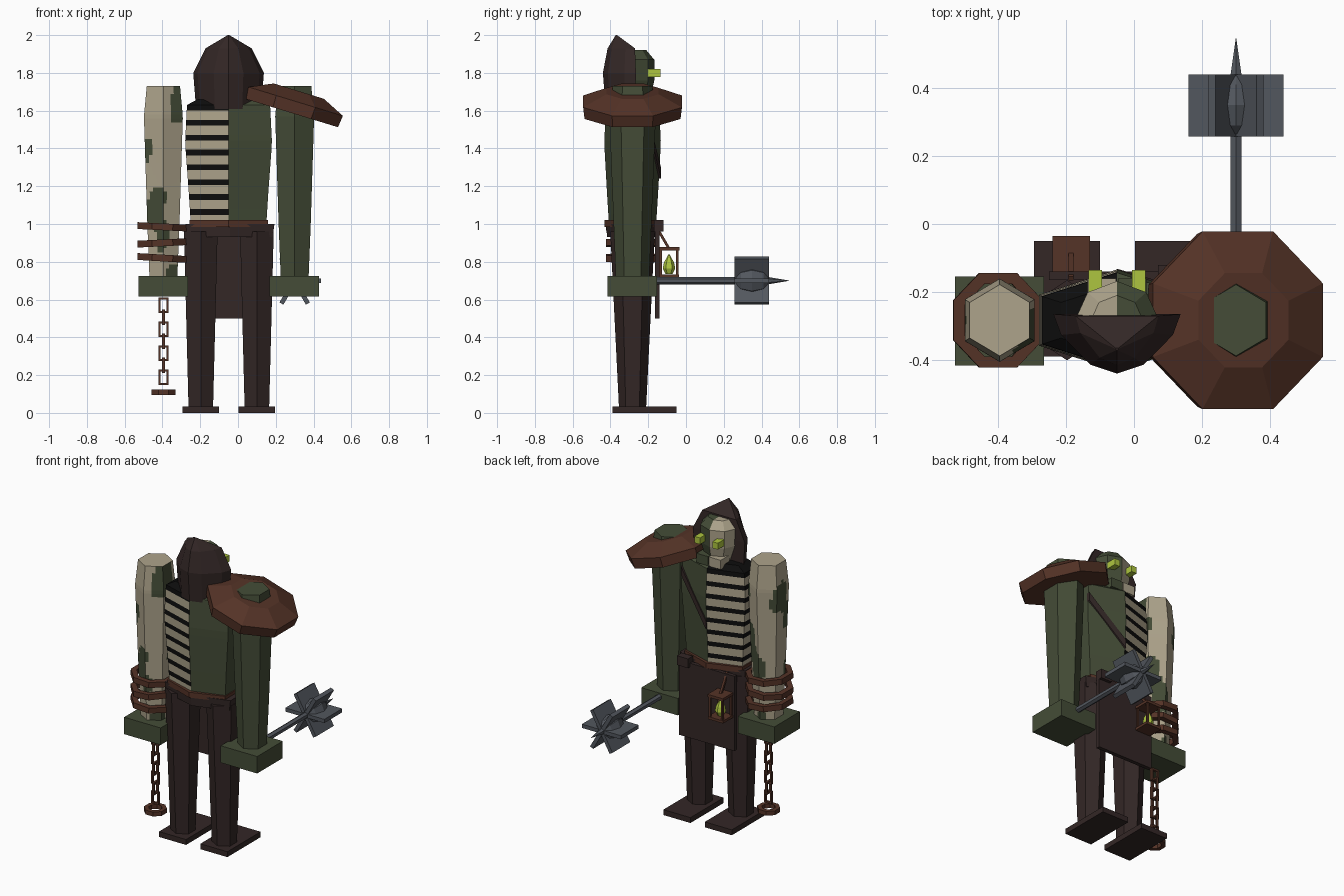
import bpy, bmesh, math
from mathutils import Matrix, Vector

if "Cube" in bpy.data.objects:
    bpy.data.objects.remove(bpy.data.objects["Cube"])

CX, CY = -0.05, -0.283          # body axis


def mat(name, r, g, b):
    m = bpy.data.materials.new(name)
    m.diffuse_color = (r, g, b, 1)
    m.use_nodes = True
    m.node_tree.nodes["Principled BSDF"].inputs["Base Color"].default_value = m.diffuse_color
    return m


CLOTH = mat("dark_cloth", 0.033, 0.020, 0.019)
GREEN = mat("green_skin", 0.058, 0.073, 0.038)
BONE = mat("bone", 0.42, 0.37, 0.26)
RUST = mat("rust", 0.090, 0.033, 0.020)
STEEL = mat("steel", 0.085, 0.095, 0.112)
BLACK = mat("black_gap", 0.004, 0.004, 0.004)
GLOW = mat("glow", 0.42, 0.56, 0.05)


def finish(name, bm, mats, rule=None, matrix=None):
    bmesh.ops.recalc_face_normals(bm, faces=bm.faces)
    if rule:
        for f in bm.faces:
            f.material_index = rule(f.calc_center_median(), f.normal)
    if matrix:
        bm.transform(matrix)
    me = bpy.data.meshes.new(name)
    bm.to_mesh(me)
    bm.free()
    for m in mats:
        me.materials.append(m)
    ob = bpy.data.objects.new(name, me)
    bpy.context.collection.objects.link(ob)
    return ob


def skin(name, rings, mats, rule=None, matrix=None, loop=False):
    """Join equal-length rings of points; cap the ends unless looped."""
    bm = bmesh.new()
    vs = [[bm.verts.new(p) for p in r] for r in rings]
    n = len(vs[0])
    for k in range(len(vs) - (0 if loop else 1)):
        a, b = vs[k], vs[(k + 1) % len(vs)]
        for i in range(n):
            j = (i + 1) % n
            bm.faces.new((a[i], a[j], b[j], b[i]))
    if not loop:
        bm.faces.new(vs[0])
        bm.faces.new(vs[-1])
    return finish(name, bm, mats, rule, matrix)


def ngon(n, rx, ry, z, cx=0, cy=0, turn=math.pi / 2, sub=1):
    c = [Vector((cx + rx * math.cos(turn + i * math.tau / n),
                 cy + ry * math.sin(turn + i * math.tau / n), z)) for i in range(n)]
    return [c[i].lerp(c[(i + 1) % n], s / sub) for i in range(n) for s in range(sub)]


def at(prof, z):
    """Interpolate (z, rx, ry) profile rows."""
    for a, b in zip(prof, prof[1:]):
        if z <= b[0] + 1e-6:
            t = (z - a[0]) / (b[0] - a[0])
            return a[1] + (b[1] - a[1]) * t, a[2] + (b[2] - a[2]) * t
    return prof[-1][1:]


def loft(name, prof, mats, n=6, cx=0, cy=0, zs=None, sub=1, rule=None, matrix=None, turn=math.pi / 2):
    zs = zs or [p[0] for p in prof]
    return skin(name, [ngon(n, *at(prof, z), z, cx, cy, turn, sub) for z in zs], mats, rule, matrix)


def box(name, x0, x1, y0, y1, z0, z1, m):
    return skin(name, [[(x0, y0, z), (x1, y0, z), (x1, y1, z), (x0, y1, z)] for z in (z0, z1)], [m])


def bar(name, a, b, w, m):
    a, b = Vector(a), Vector(b)
    mx = Matrix.Translation(a) @ (b - a).to_track_quat('Z', 'Y').to_matrix().to_4x4()
    return loft(name, [(0, w, w), ((b - a).length, w, w)], [m], n=4, matrix=mx, turn=math.pi / 4)


def ring(name, rx, ry, minor, n, m, matrix):
    rings = []
    for i in range(n):
        a = (i + 0.5) * math.tau / n
        c, s = math.cos(a), math.sin(a)
        rings.append([((rx + u) * c, (ry + u) * s, v) for u, v in
                      ((-minor, -minor), (minor, -minor), (minor, minor), (-minor, minor))])
    return skin(name, rings, [m], None, matrix, loop=True)


H = 1 / math.cos(math.pi / 6)   # flat-side half width to corner radius

# legs and feet
for side, x in (("left", -0.197), ("right", 0.1)):
    loft(side + "_leg", [(0.03, 0.065 * H, 0.072), (0.96, 0.089 * H, 0.118)], [CLOTH], cx=x, cy=CY)
    box(side + "_foot", x - 0.097, x + 0.097, -0.39, -0.05, 0, 0.035, CLOTH)

# hips, belt and loincloth
loft("hips", [(0.93, 0.225 * H, 0.135), (1.0, 0.235 * H, 0.14)], [CLOTH], cx=CX + 0.008, cy=CY)
loft("belt", [(0.985, 0.208 * H, 0.148), (1.02, 0.208 * H, 0.148)], [RUST], cx=CX, cy=CY)
box("loincloth", -0.25, 0.15, -0.165, -0.14, 0.5, 0.985, CLOTH)
box("belt_pouch", 0.07, 0.15, -0.17, -0.12, 0.96, 1.02, CLOTH)

# torso: ribs on one half, skin on the other
TORSO = [(1.0, 0.2 * H, 0.125), (1.16, 0.21 * H, 0.135), (1.43, 0.23 * H, 0.15), (1.63, 0.22 * H, 0.14)]
P = 0.63 / 8
zs = sorted([1 + P * k for k in range(9)] + [1 + P * (k + 0.62) for k in range(8)])


def torso_rule(c, n):
    if c.x > CX + 0.02:
        return 0
    if n.z > 0.8:
        return 2
    return 1 if ((c.z - 1) / P) % 1 < 0.62 else 2


def split_cap(ob_name, prof, cx, cy, z, z2, m_left, m_right):
    """Two half caps meeting on the centre plane."""
    for tag, s, m in (("left", -1, m_left), ("right", 1, m_right)):
        rx, ry = prof
        pts = [(0, ry), (s * rx * 0.866, ry / 2), (s * rx * 0.866, -ry / 2), (0, -ry)]
        skin(tag + ob_name, [[(cx + x * k, cy + y * k, h) for x, y in pts]
                             for h, k in ((z, 1), (z2, 0.75))], [m])


loft("torso", TORSO, [GREEN, BONE, BLACK], cx=CX, cy=CY, zs=zs, rule=torso_rule)
split_cap("_shoulder_top", (0.22 * H, 0.14), CX, CY, 1.63, 1.66, BLACK, GREEN)

# chest strap lying on the green front face
strap = []
for t in (0.0, 1.0):
    z = 1.24 + 0.27 * t
    for dz in (0,):
        rx, ry = at(TORSO, z)
        x, y = CX + rx * 0.866 * t, CY + ry * (1 - 0.5 * t)
        strap.append([(x, y - 0.01, z), (x, y + 0.012, z), (x, y + 0.012, z + 0.055), (x, y - 0.01, z + 0.055)])
skin("chest_strap", strap, [CLOTH])


# arms and hands
ARM = [(0.7, 0.073 * H, 0.088), (1.0, 0.085 * H, 0.1), (1.57, 0.103 * H, 0.123), (1.73, 0.088 * H, 0.105)]


def patches(c, n):
    a = math.atan2(c.y - CY, c.x + 0.395)
    v = (math.sin(2 * a + 5 * c.z + 0.4) + 0.7 * math.sin(13 * c.z - 1.3 * math.cos(a))
         + 0.5 * math.sin(3 * a - 21 * c.z) + 0.3 * math.cos(a))
    return 1 if v > 0.62 else 0


loft("left_arm", ARM, [BONE, GREEN], cx=-0.395, cy=CY, sub=5, rule=patches,
     zs=[0.7 + 1.03 * k / 48 for k in range(49)])
loft("right_arm", ARM, [GREEN], cx=0.3, cy=CY)
for side, x in (("left", -0.395), ("right", 0.298)):
    box(side + "_hand", x - 0.131, x + 0.131, -0.416, -0.154, 0.615, 0.725, GREEN)

# wrist cuffs
for i, z in enumerate((0.82, 0.9, 0.985)):
    mx = Matrix.Translation((-0.4, CY, z)) @ Matrix.Rotation((0.06, -0.05, 0.05)[i], 4, 'Y')
    ring("wrist_cuff_%d" % (i + 1), 0.125, 0.133, 0.018, 8, RUST, mx)

# chain hanging from the wrist
for i in range(7):
    mx = (Matrix.Translation((-0.395, CY, 0.57 - 0.0635 * i)) @ Matrix.Rotation(math.pi / 2 * (i % 2), 4, 'Z')
          @ Matrix.Rotation(math.pi / 2, 4, 'X'))
    ring("chain_link_%d" % (i + 1), 0.03, 0.05, 0.0075, 4, RUST, mx)
ring("chain_end_ring", 0.055, 0.055, 0.014, 8, RUST, Matrix.Translation((-0.395, CY, 0.11)))

# shoulder plate, a tilted octagon
tilt = Matrix.Translation((0.298, CY, 1.625)) @ Matrix.Rotation(math.radians(17), 4, 'Y')
loft("shoulder_plate", [(-0.04, 0.275, 0.275), (0.025, 0.283, 0.283), (0.082, 0.15, 0.15)],
     [RUST], n=8, matrix=tilt, turn=math.pi / 8)

# hood, flat at the face opening
hood = []
for z, w, yb, yf in ((1.61, 0.172, -0.425, -0.27), (1.8, 0.187, -0.44, -0.265),
                     (1.93, 0.122, -0.415, -0.27), (2.0, 0.004, -0.372, -0.365)):
    d = yf - yb
    hood.append([(CX + w * x, yf - d * y, z) for x, y in
                 ((1, 0), (0.88, 0.35), (0.42, 0.85), (0, 1), (-0.42, 0.85), (-0.88, 0.35), (-1, 0))])
skin("hood", hood, [CLOTH])

# head, bone on one half, skin on the other
for side, s, m in (("left", -1, BONE), ("right", 1, GREEN)):
    rings = []
    for z, rx, ry in ((1.66, 0.085, 0.09), (1.76, 0.12, 0.112), (1.87, 0.122, 0.112), (1.92, 0.075, 0.07)):
        rings.append([(CX + s * rx * math.sin(a), -0.28 + ry * math.cos(a), z)
                      for a in (k * math.pi / 4 for k in range(5))])
    skin(side + "_head_half", rings, [m])
    x = CX + s * 0.064
    box(side + "_eye", x - 0.02, x + 0.02, -0.2, -0.135, 1.778, 1.82, GLOW)
    x = CX + s * 0.045
    box(side + "_jaw", x - 0.042, x + 0.042, -0.25, -0.16, 1.64, 1.7, m)

# mace along the y axis
mace = Matrix.Translation((0.3, 0, 0.7)) @ Matrix.Rotation(-math.pi / 2, 4, 'X')
loft("mace_handle", [(-0.3, 0.019, 0.019), (0.3, 0.019, 0.019)], [STEEL], matrix=mace)
loft("mace_core", [(0.265, 0.03, 0.03), (0.29, 0.06, 0.06), (0.35, 0.078, 0.078),
                   (0.41, 0.06, 0.06), (0.435, 0.03, 0.03)], [STEEL], n=8, matrix=mace)
loft("mace_spike", [(0.43, 0.02, 0.02), (0.545, 0.001, 0.001)], [STEEL], matrix=mace)
for i in range(6):
    mx = mace @ Matrix.Rotation(i * math.pi / 3, 4, 'Z')
    skin("mace_flange_%d" % (i + 1),
         [[(0.02, -0.012, z), (0.14, -0.012, z), (0.14, 0.012, z), (0.02, 0.012, z)] for z in (0.257, 0.44)],
         [STEEL], None, mx)

# lantern on a hook
LX, LY = -0.185, -0.09
box("lantern_base", LX - 0.055, LX + 0.055, LY - 0.052, LY + 0.052, 0.715, 0.732, RUST)
box("lantern_roof", LX - 0.055, LX + 0.055, LY - 0.055, LY + 0.055, 0.86, 0.877, RUST)
for i, (sx, sy) in enumerate(((-1, -1), (-1, 1), (1, -1), (1, 1))):
    x, y = LX + 0.044 * sx, LY + 0.044 * sy
    box("lantern_post_%d" % (i + 1), x - 0.006, x + 0.006, y - 0.006, y + 0.006, 0.73, 0.862, RUST)
loft("lantern_flame", [(0.735, 0.018, 0.018), (0.765, 0.033, 0.033), (0.795, 0.027, 0.027),
                       (0.838, 0.004, 0.004)], [GLOW], cx=LX, cy=LY)
bar("lantern_hook", (LX, -0.16, 0.99), (LX, LY, 0.87), 0.01, RUST)
